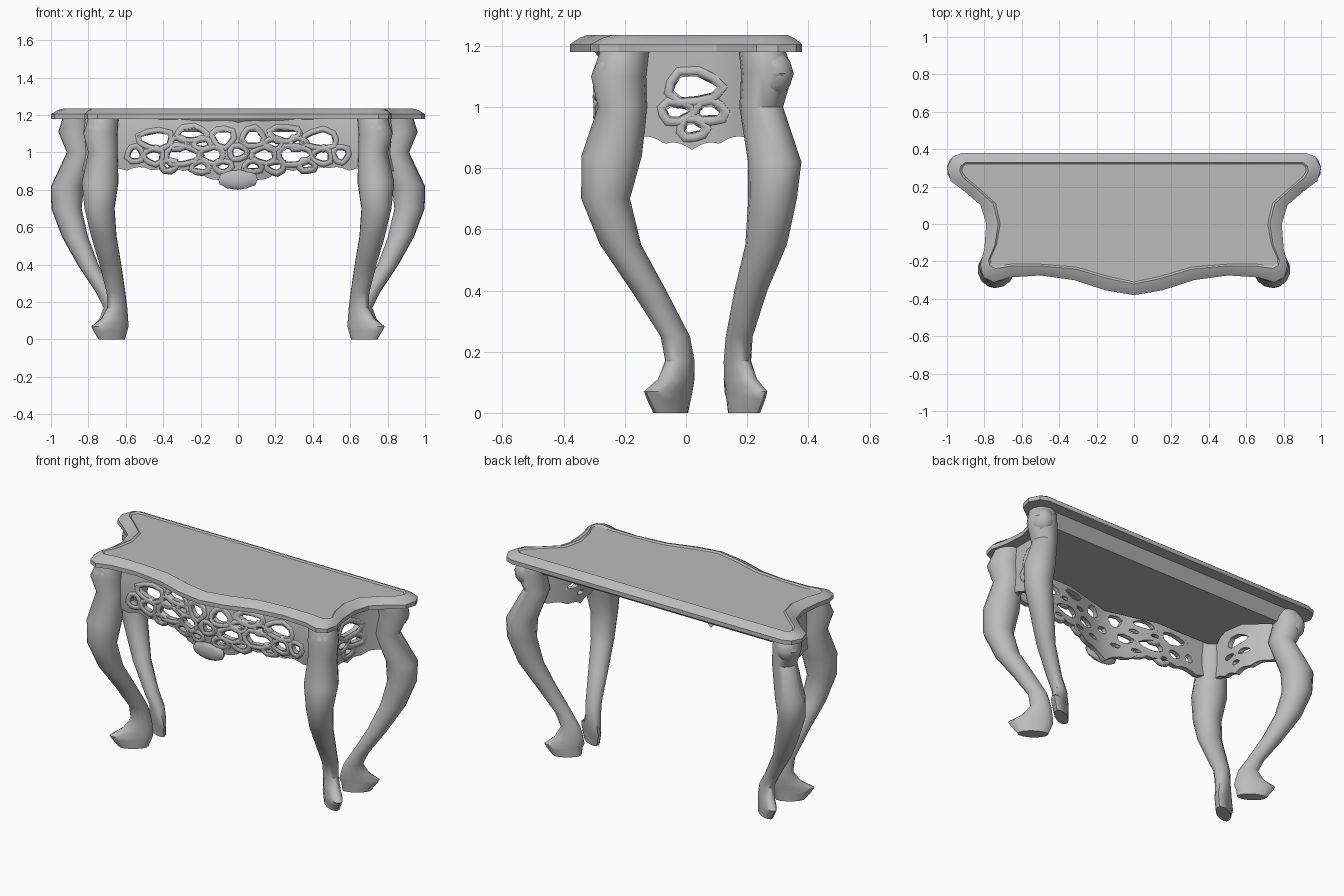
import bpy, bmesh, math

cube = bpy.data.objects.get("Cube")
if cube:
    bpy.data.objects.remove(cube)

stone = bpy.data.materials.new("pale_grey")
stone.use_nodes = True
GREY = (0.5, 0.5, 0.5, 1)
stone.diffuse_color = GREY
stone.node_tree.nodes["Principled BSDF"].inputs["Base Color"].default_value = GREY


def finish(name, bm, mirror=False, angle=40):
    """Turn a bmesh into a shaded object, optionally mirrored over x."""
    bmesh.ops.remove_doubles(bm, verts=bm.verts, dist=0.0005)
    bmesh.ops.recalc_face_normals(bm, faces=bm.faces)
    mesh = bpy.data.meshes.new(name)
    bm.to_mesh(mesh)
    bm.free()
    mesh.materials.append(stone)
    obj = bpy.data.objects.new(name, mesh)
    bpy.context.collection.objects.link(obj)
    if mirror:
        obj.modifiers.new("Mirror", "MIRROR").use_mirror_merge = False
    bpy.ops.object.select_all(action="DESELECT")
    obj.select_set(True)
    bpy.context.view_layer.objects.active = obj
    bpy.ops.object.shade_smooth_by_angle(angle=math.radians(angle))


def loft(bm, rings):
    """Skin a stack of equal closed rings and cap both ends."""
    loops = [[bm.verts.new(p) for p in ring] for ring in rings]
    n = len(loops[0])
    for a, b in zip(loops, loops[1:]):
        for i in range(n):
            j = (i + 1) % n
            bm.faces.new((a[i], a[j], b[j], b[i]))
    bm.faces.new(loops[0][::-1])
    bm.faces.new(loops[-1])


# Table top: half outlines of the outer edge and of the flat panel
OUTER = [(0, -.38), (.15, -.355), (.32, -.3), (.5, -.275), (.66, -.285), (.75, -.312),
         (.805, -.285), (.822, -.22), (.8, -.13), (.79, 0), (.82, .1), (.9, .17),
         (.98, .23), (1, .3), (.97, .36), (.92, .38)]
INNER = [(0, -.31), (.14, -.28), (.31, -.23), (.5, -.215), (.66, -.215), (.74, -.225),
         (.765, -.21), (.77, -.19), (.735, -.11), (.715, 0), (.74, .11), (.84, .2),
         (.9, .25), (.92, .28), (.92, .3), (.9, .32)]


def outline(t, z):
    half = [(a + (c - a) * t, b + (d - b) * t) for (a, b), (c, d) in zip(OUTER, INNER)]
    full = half + [(-x, y) for x, y in half[:0:-1]]
    return [(x, y, z) for x, y in full]


bm = bmesh.new()
loft(bm, [outline(t, z) for t, z in
          [(0, 1.18), (0, 1.205), (.45, 1.226), (.85, 1.236), (1, 1.228)]])
finish("table_top", bm, angle=24)

bm = bmesh.new()
loft(bm, [outline(1.9, 1.11), outline(1.15, 1.181)])
finish("under_frame", bm, angle=20)

# Curved legs: height, centre x, centre y, half length outward, half width across
FRONT_LEG = [(1.18, .72, -.2, .085, .08), (1.1, .735, -.22, .095, .088),
             (1, .722, -.207, .08, .082), (.84, .737, -.243, .1, .098),
             (.7, .74, -.263, .083, .078), (.55, .717, -.214, .07, .066),
             (.4, .682, -.122, .06, .056), (.25, .652, -.035, .053, .045),
             (.17, .645, -.02, .058, .042), (.11, .66, -.032, .085, .042),
             (.07, .685, -.058, .122, .042), (.045, .682, -.056, .11, .04),
             (0, .675, -.05, .083, .037)]
BACK_LEG = [(1.18, .86, .25, .08, .076), (1.11, .875, .265, .088, .083),
            (1, .842, .246, .075, .07), (.82, .912, .29, .09, .086),
            (.7, .917, .283, .083, .078), (.55, .872, .262, .072, .066),
            (.4, .802, .212, .058, .052), (.25, .712, .174, .048, .042),
            (.17, .668, .168, .054, .04), (.11, .672, .178, .08, .04),
            (.07, .69, .196, .112, .038), (.045, .688, .196, .1, .037),
            (0, .675, .19, .08, .034)]


def leg(name, rows, outward):
    bm = bmesh.new()
    rings = []
    c, s = math.cos(outward), math.sin(outward)
    for z, cx, cy, along, across in rows:
        ring = []
        for i in range(14):
            a = math.tau * i / 14
            u, v = along * math.cos(a), across * math.sin(a)
            ring.append((cx + u * c - v * s, cy + u * s + v * c, z))
        rings.append(ring)
    loft(bm, rings)
    finish(name, bm, True, 40)


leg("front_legs", FRONT_LEG, math.radians(-36))
leg("back_legs", BACK_LEG, math.radians(34))


def knob(name, pos, size):
    bm = bmesh.new()
    bmesh.ops.create_icosphere(bm, subdivisions=2, radius=1)
    for v in bm.verts:
        v.co = [p + c * s for p, c, s in zip(pos, v.co, size)]
    finish(name, bm, pos[0] > 0)


# Carved bosses where the legs meet the top, and a shell on the apron
knob("front_leg_scroll", (.737, -.24, 1.1), (.08, .066, .08))
knob("back_leg_scroll", (.888, .282, 1.11), (.066, .07, .08))
knob("apron_shell", (0, -.282, .855), (.11, .022, .055))


# Pierced aprons, drawn flat and then bent along a plan curve
def hole(u, z, w, h):
    pts = []
    for i in range(9):
        a = math.tau * i / 9
        r = 1 + .12 * math.cos(3 * a + u * 20)
        pts.append((u + w * r * math.cos(a), z + h * r * math.sin(a)))
    return pts


def curve_mesh(loops, dims, **settings):
    data = bpy.data.curves.new("helper", "CURVE")
    data.dimensions = dims
    for key, value in settings.items():
        setattr(data, key, value)
    for loop in loops:
        spline = data.splines.new("POLY")
        spline.points.add(len(loop) - 1)
        for point, co in zip(spline.points, loop):
            point.co = (co[0], co[1], 0, 1)
        spline.use_cyclic_u = True
    obj = bpy.data.objects.new("helper", data)
    bpy.context.collection.objects.link(obj)
    bpy.context.view_layer.update()
    mesh = bpy.data.meshes.new_from_object(
        obj.evaluated_get(bpy.context.evaluated_depsgraph_get()))
    bpy.data.objects.remove(obj)
    bm = bmesh.new()
    bm.from_mesh(mesh)
    bpy.data.meshes.remove(mesh)
    return bm


def apron(name, lo, hi, bottom, holes, bend, mirror=False):
    steps = [lo + (hi - lo) * i / 40 for i in range(41)]
    edge = [(u, bottom(u)) for u in steps] + [(u, 1.18) for u in steps[::-2]]
    cuts = [hole(*h) for h in holes]
    rims = [hole(u, z, w + .019, h + .019) for u, z, w, h in holes]
    panel = curve_mesh([edge] + cuts, "2D", fill_mode="BOTH", extrude=.015)
    bmesh.ops.remove_doubles(panel, verts=panel.verts, dist=.0005)
    # Slice the flat panel into strips so that it bends cleanly
    axes = [((u, 0, 0), (1, 0, 0)) for u in steps[1:-1:2]]
    axes += [((0, z, 0), (0, 1, 0)) for z in (.9, .96, 1.02, 1.08, 1.13)]
    for co, normal in axes:
        bmesh.ops.bisect_plane(panel, geom=panel.verts[:] + panel.edges[:] + panel.faces[:],
                               plane_co=co, plane_no=normal)
    carving = curve_mesh(rims, "3D", bevel_depth=.019, bevel_resolution=2)
    for part, bm, out in (("panel", panel, 0), ("carving", carving, .003)):
        for v in bm.verts:
            v.co = bend(v.co.x, v.co.y, v.co.z + out)
        finish(name + "_" + part, bm, mirror, 50)


def front_bottom(x):
    return min(.8 + .35 * abs(x), .9) + .022 * abs(math.sin(x * math.pi / .15))


def side_bottom(y):
    return .86 + .22 * abs(y - .02) + .012 * abs(math.sin((y - .02) * math.pi / .09))


def front_bend(u, z, d):
    bulge = .024 * math.cos((z - 1.02) * 8)
    return u, -.185 - .075 * math.exp(-(u / .22) ** 2) - bulge - d, z


def side_bend(u, z, d):
    return .715 + 2.5 * max(0, u) ** 2 + d, u, z


HALF = [(.44, 1.07, .075, .034), (.25, 1.1, .065, .022), (.08, 1.08, .042, .034),
        (.3, .985, .075, .034), (.14, .985, .048, .028), (.45, .98, .035, .025),
        (.55, .99, .025, .025), (.37, .93, .025, .01), (.2, .923, .03, .013),
        (.08, .925, .03, .013), (.32, 1.05, .025, .012), (.19, 1.045, .03, .012)]
front_holes = HALF + [(-u, z, w, h) for u, z, w, h in HALF] + [(0, 1, .03, .02)]
apron("front_apron", -.66, .66, front_bottom, front_holes, front_bend)

side_holes = [(.025, 1.065, .07, .035), (-.03, .985, .035, .016), (.075, .985, .035, .016),
              (.022, .93, .025, .014)]
apron("side_apron", -.17, .21, side_bottom, side_holes, side_bend, True)
